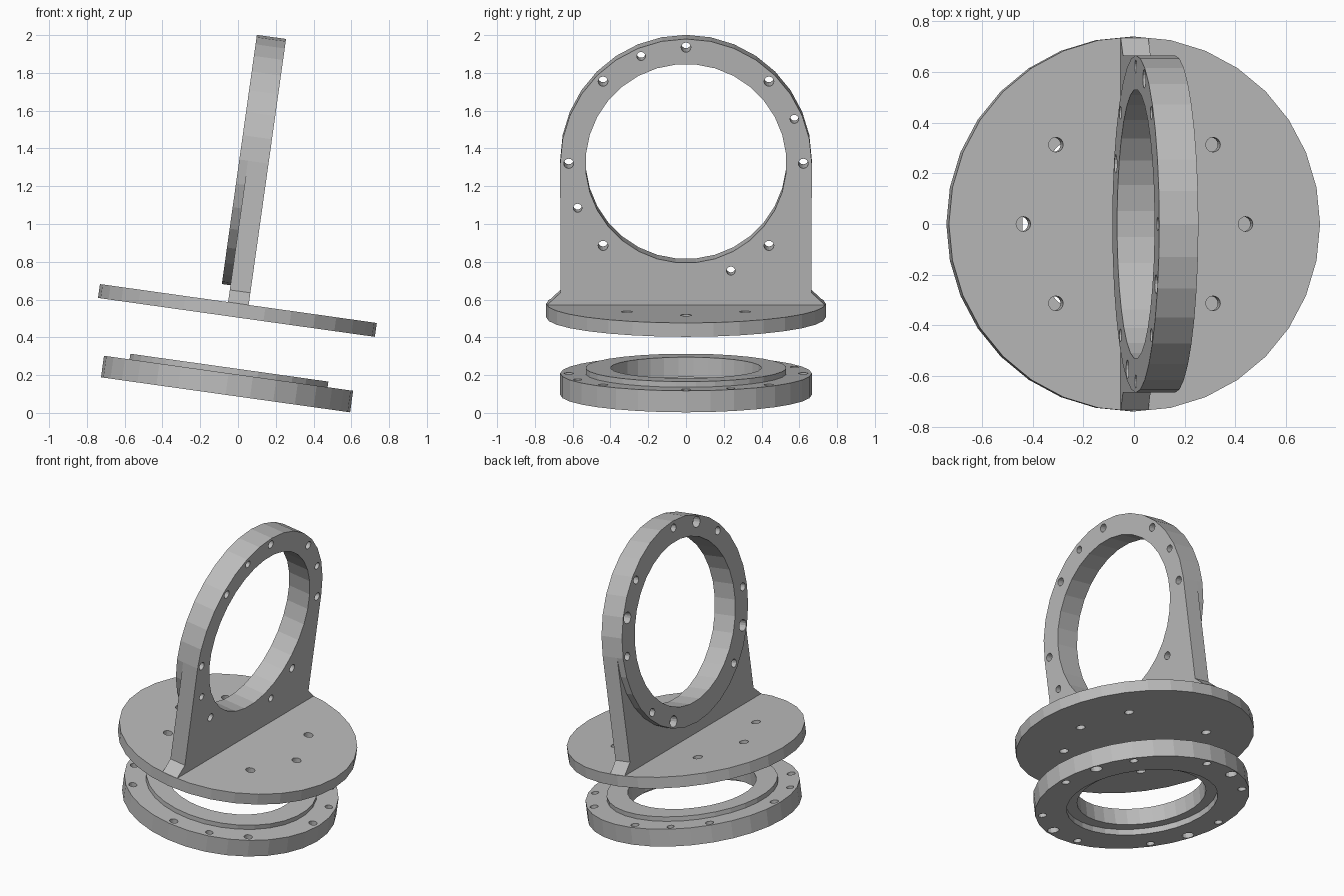
import bpy, bmesh, math
from mathutils import Matrix

if "Cube" in bpy.data.objects:
    bpy.data.objects.remove(bpy.data.objects["Cube"], do_unlink=True)

grey = bpy.data.materials.new("machined_grey")
grey.use_nodes = True
grey.diffuse_color = (0.5, 0.5, 0.5, 1)
grey.node_tree.nodes["Principled BSDF"].inputs["Base Color"].default_value = (0.5, 0.5, 0.5, 1)

# Whole assembly leans about y; upright flange frame points its axis along x
TILT = Matrix.Translation((0.002, 0, 0.579)) @ Matrix.Rotation(math.radians(8), 4, "Y")
UPRIGHT = Matrix.Translation((0, 0, 0.756)) @ Matrix.Rotation(math.radians(90), 4, "Y")
FLANGE_R, LIP_R, BOLT_CIRCLE, SIDES = 0.666, 0.532, 0.621, 32


def cylinder(bm, radius, low, high, x=0, y=0, sides=SIDES, turn=0):
    place = Matrix.Translation((x, y, (low + high) / 2)) @ Matrix.Rotation(turn, 4, "Z")
    bmesh.ops.create_cone(bm, cap_ends=True, segments=sides, radius1=radius,
                          radius2=radius, depth=high - low, matrix=place)


def make(name, bm, frame=Matrix()):
    bm.transform(frame)
    bmesh.ops.recalc_face_normals(bm, faces=bm.faces)
    mesh = bpy.data.meshes.new(name)
    bm.to_mesh(mesh)
    bm.free()
    mesh.materials.append(grey)
    obj = bpy.data.objects.new(name, mesh)
    bpy.context.collection.objects.link(obj)
    return obj


def combine(obj, other, operation):
    mod = obj.modifiers.new(operation.lower(), "BOOLEAN")
    mod.operation, mod.solver, mod.object = operation, "EXACT", other
    bpy.context.view_layer.update()
    graph = bpy.context.evaluated_depsgraph_get()
    mesh = bpy.data.meshes.new_from_object(obj.evaluated_get(graph))
    obj.modifiers.clear()
    obj.data = mesh
    bpy.data.objects.remove(other, do_unlink=True)


def round_part(name, radius, low, high, frame=Matrix(), turn=0):
    bm = bmesh.new()
    cylinder(bm, radius, low, high, turn=turn)
    return make(name, bm, frame)


def drill_flange(obj, bore, low, high, frame=Matrix()):
    """Cut the bore, twelve bolt holes and four counterbores from the low side."""
    through, wide = bmesh.new(), bmesh.new()
    cylinder(through, bore, low - 0.1, high + 0.1, turn=math.pi / SIDES)
    for i in range(16):
        a = math.radians(22.5 * i)
        x, y = -BOLT_CIRCLE * math.sin(a), BOLT_CIRCLE * math.cos(a)
        counterbored = i % 4 == 1
        if i % 2 == 0 or counterbored:
            cylinder(through, 0.023 if counterbored else 0.026, low - 0.1, high + 0.1, x, y, 16)
        if counterbored:
            cylinder(wide, 0.037, low - 0.1, low + 0.05, x, y, 16)
    combine(obj, make("bolt_cutter", through, frame), "DIFFERENCE")
    combine(obj, make("counterbore_cutter", wide, frame), "DIFFERENCE")


# Base disc with six bolt holes, clear of the upright
base_disc = round_part("base_disc", 0.74, -0.074, 0)
holes = bmesh.new()
for degrees in (0, 45, 135, 180, 225, 315):
    a = math.radians(degrees)
    cylinder(holes, 0.029, -0.2, 0.1, 0.443 * math.cos(a), 0.443 * math.sin(a), 16)
combine(base_disc, make("disc_hole_cutter", holes), "DIFFERENCE")

# Upright plate: flared foot, straight sides and round head
half = [(0.735, 0), (0.665, 0.065)]
arc = [(FLANGE_R * math.cos(math.pi * i / 16), 0.756 + FLANGE_R * math.sin(math.pi * i / 16))
       for i in range(17)]
outline = half + arc + [(-y, z) for y, z in reversed(half)]
bm = bmesh.new()
face = bm.faces.new([bm.verts.new((-0.055, y, z)) for y, z in outline])
side = bmesh.ops.extrude_face_region(bm, geom=[face])["geom"]
bmesh.ops.translate(bm, vec=(0.11, 0, 0),
                    verts=[v for v in side if isinstance(v, bmesh.types.BMVert)])
upright_plate = make("upright_plate", bm)

# Round boss on one side of the upright, then its opening and bolt holes
combine(upright_plate, round_part("boss", FLANGE_R, -0.101, -0.055, UPRIGHT), "UNION")
drill_flange(upright_plate, LIP_R, -0.101, 0.055, UPRIGHT)

# Separate clamping ring: flange, raised lip, bore and recess underneath
ring = round_part("clamping_ring", FLANGE_R, -0.488, -0.373)
combine(ring, round_part("lip", LIP_R, -0.4, -0.343, turn=math.pi / SIDES), "UNION")
drill_flange(ring, 0.4, -0.488, -0.343)
combine(ring, round_part("recess_cutter", 0.47, -0.6, -0.45), "DIFFERENCE")

# Lean the finished parts
for obj in (base_disc, upright_plate, ring):
    obj.data.transform(TILT)
